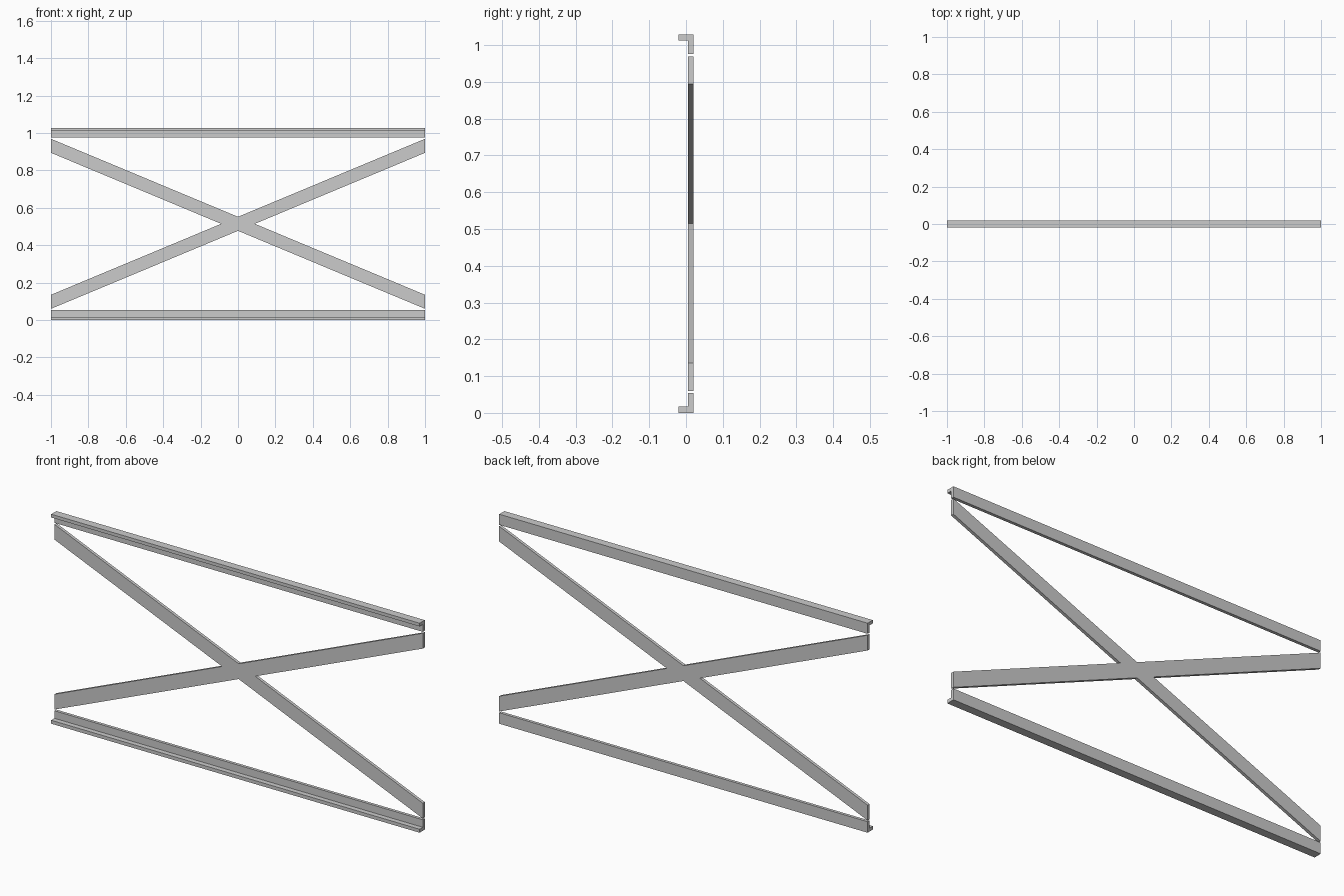
import bpy
import bmesh
from mathutils import Vector

if "Cube" in bpy.data.objects:
    bpy.data.objects.remove(bpy.data.objects["Cube"])


def extrude_outline(name, points, direction):
    """Closed prism from a planar outline swept along a direction."""
    bm = bmesh.new()
    face = bm.faces.new([bm.verts.new(p) for p in points])
    swept = bmesh.ops.extrude_face_region(bm, geom=[face], use_keep_orig=True)
    verts = [g for g in swept["geom"] if isinstance(g, bmesh.types.BMVert)]
    bmesh.ops.translate(bm, verts=verts, vec=Vector(direction))
    bmesh.ops.recalc_face_normals(bm, faces=bm.faces)
    mesh = bpy.data.meshes.new(name)
    bm.to_mesh(mesh)
    bm.free()
    obj = bpy.data.objects.new(name, mesh)
    bpy.context.collection.objects.link(obj)
    return obj


FRONT, WEB, BACK = -0.02, 0.005, 0.02   # depth of lip, web front, web back


def angle_rail(name, z_outer, up, height, lip):
    """L-shaped rail running along x; the lip points forward."""
    profile = [(FRONT, 0), (BACK, 0), (BACK, height),
               (WEB, height), (WEB, lip), (FRONT, lip)]
    points = [(-1, y, z_outer + up * z) for y, z in profile]
    return extrude_outline(name, points, (2, 0, 0))


# Top and bottom angle rails
angle_rail("bottom_rail", 0.0, 1, 0.054, 0.017)
angle_rail("top_rail", 1.028, -1, 0.052, 0.016)

# Flat one-piece cross brace: one quarter of the outline, rotated/mirrored
MID, HALF, RISE = 0.5145, 0.0375, 0.417
notch = HALF / RISE
right = [(0, HALF), (1, RISE + HALF), (1, RISE - HALF), (notch, 0),
         (1, HALF - RISE), (1, -RISE - HALF)]
outline = right + [(-x, -z) for x, z in right]
extrude_outline("cross_brace", [(x, WEB, MID + z) for x, z in outline],
                (0, BACK - WEB, 0))
